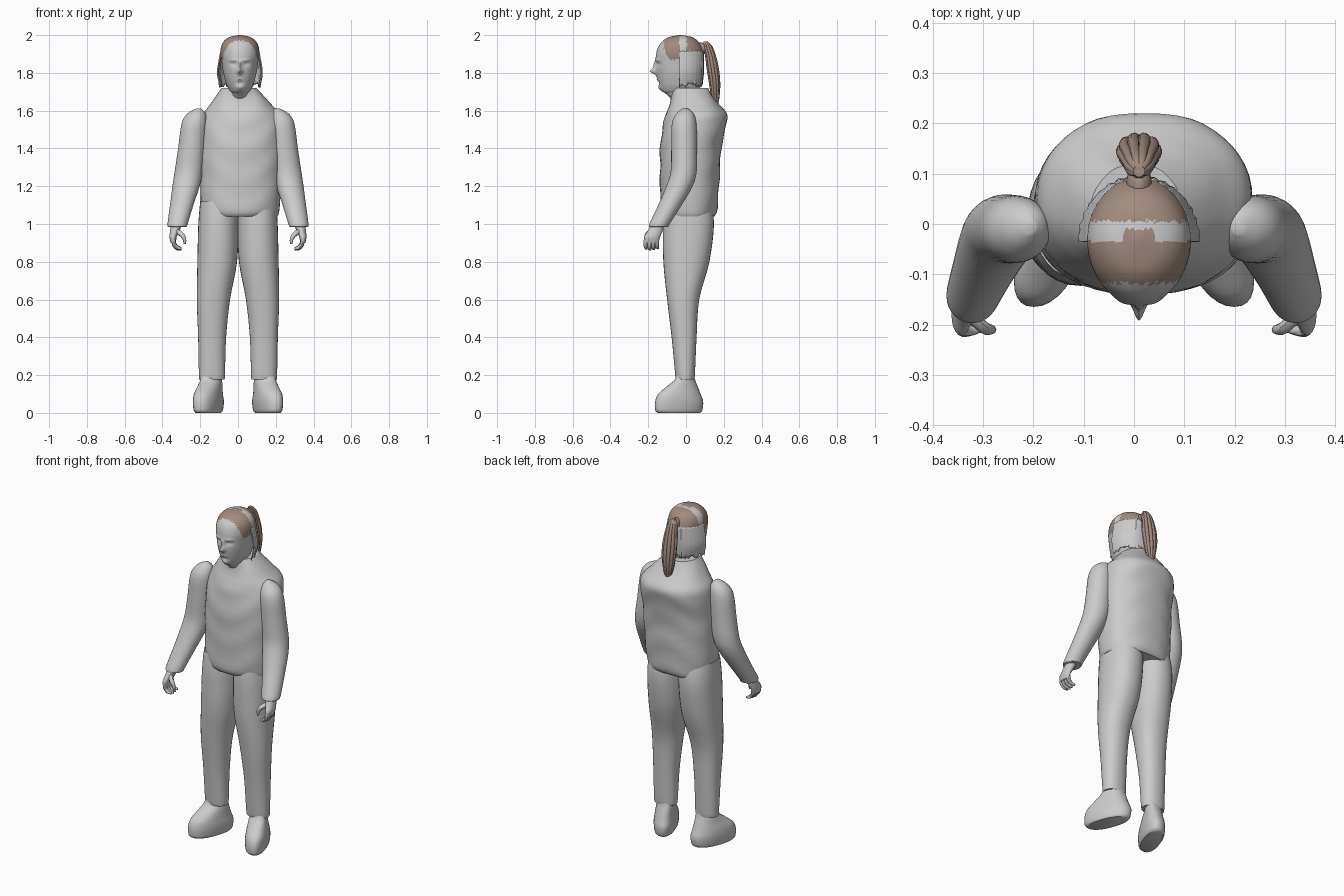
import bpy, bmesh, math, random
from mathutils import Vector

cube = bpy.data.objects.get("Cube")
if cube:
    bpy.data.objects.remove(cube, do_unlink=True)
random.seed(4)


def material(name, rgb):
    m = bpy.data.materials.new(name)
    m.use_nodes = True
    m.diffuse_color = (*rgb, 1)
    m.node_tree.nodes["Principled BSDF"].inputs["Base Color"].default_value = (*rgb, 1)
    return m


GREY = material("plain grey", (.6, .6, .6))
BROWN = material("hair brown", (.36, .26, .21))


def smooth_rings(rings, steps):
    """Catmull-Rom interpolation between the given cross-sections."""
    out = []
    for i in range(len(rings) - 1):
        a, b, c, d = (rings[min(max(i + k, 0), len(rings) - 1)] for k in (-1, 0, 1, 2))
        for s in range(steps):
            t = s / steps
            out.append([q + t / 2 * (r - p + t * (2 * p - 5 * q + 4 * r - u + t * (3 * (q - r) + u - p)))
                        for p, q, r, u in zip(a, b, c, d)])
    return out + [list(rings[-1])]


def finish(name, bm, mats):
    bmesh.ops.recalc_face_normals(bm, faces=bm.faces)
    mesh = bpy.data.meshes.new(name)
    bm.to_mesh(mesh)
    bm.free()
    obj = bpy.data.objects.new(name, mesh)
    bpy.context.collection.objects.link(obj)
    for m in mats:
        mesh.materials.append(m)
    bpy.ops.object.select_all(action="DESELECT")
    obj.select_set(True)
    bpy.context.view_layer.objects.active = obj
    bpy.ops.object.shade_smooth_by_angle(angle=math.radians(45))
    return obj


def loft(name, rings, mats=(GREY,), sides=32, steps=4, power=2, side=1, deform=None, rule=None, cut=None):
    """Skin over level rings of (z, centre x, centre y, radius x, radius y)."""
    bm = bmesh.new()
    loops = []
    for z, cx, cy, rx, ry in smooth_rings(rings, steps):
        loop = []
        for k in range(sides):
            a = math.tau * k / sides
            c, s = math.cos(a), math.sin(a)
            v = Vector((cx + math.copysign(abs(c) ** (2 / power), c) * rx,
                        cy + math.copysign(abs(s) ** (2 / power), s) * ry, z))
            if deform:
                deform(v, a)
            v.x *= side
            loop.append(bm.verts.new(v))
        loops.append(loop)
    for lo, hi in zip(loops, loops[1:]):
        for k in range(sides):
            j = (k + 1) % sides
            bm.faces.new((lo[k], lo[j], hi[j], hi[k]))
    if cut is None:
        bm.faces.new(loops[0])
        bm.faces.new(loops[-1])
    else:
        bmesh.ops.bisect_plane(bm, geom=bm.verts[:] + bm.edges[:] + bm.faces[:],
                               plane_co=(0, cut, 0), plane_no=(0, -1, 0), clear_outer=True)
    if rule:
        for f in bm.faces:
            f.material_index = rule(f.calc_center_median())
    return finish(name, bm, mats)


def tube(name, points, radii, side=1):
    """Rounded tube along a path, for fingers."""
    bm = bmesh.new()
    path = smooth_rings([(*p, r) for p, r in zip(points, radii)], 3)
    loops = []
    for i, (x, y, z, r) in enumerate(path):
        here = Vector((x, y, z))
        along = Vector(path[min(i + 1, len(path) - 1)][:3]) - Vector(path[max(i - 1, 0)][:3])
        u = along.cross(Vector((0, 1, .1))).normalized()
        w = along.cross(u).normalized()
        ring = [here + r * (u * math.cos(math.tau * k / 8) + w * math.sin(math.tau * k / 8)) for k in range(8)]
        loops.append([bm.verts.new((p.x * side, p.y, p.z)) for p in ring])
    for lo, hi in zip(loops, loops[1:]):
        for k in range(8):
            bm.faces.new((lo[k], lo[k - 1], hi[k - 1], hi[k]))
    bm.faces.new(loops[0])
    bm.faces.new(loops[-1])
    finish(name, bm, (GREY,))


# Jacket body, with soft creases
def creases(v, a):
    v.y += .003 * math.sin(v.z * 38 + 2 * math.sin(3 * a))


loft("jacket_body", [
    (1.04, .01, .015, .2, .135), (1.08, .012, .015, .208, .15), (1.25, .015, .02, .215, .158),
    (1.4, .018, .025, .218, .162), (1.52, .02, .045, .215, .168), (1.58, .02, .055, .205, .16),
    (1.63, .015, .045, .165, .135), (1.68, .01, .03, .125, .11), (1.72, .005, .02, .092, .095)],
    sides=48, power=2.3, deform=creases)


def foot_turn(v, a):
    v.x += .33 * v.y + .01
    if v.y < -.05:
        v.x += (v.y + .05) * .1


for side, label in ((1, "left"), (-1, "right")):
    # Sleeve, from shoulder to cuff
    loft(label + "_sleeve", [
        (.985, .32, -.143, .048, .05), (1, .32, -.14, .053, .054), (1.1, .298, -.085, .062, .062),
        (1.2, .275, -.035, .072, .07), (1.28, .26, -.012, .075, .069), (1.4, .245, -.01, .072, .068),
        (1.53, .232, -.01, .067, .065), (1.585, .22, -.005, .048, .045), (1.612, .207, -.005, .012, .015)],
        side=side)
    # Trouser leg
    loft(label + "_trouser_leg", [
        (.18, .138, -.005, .066, .048), (.2, .138, -.005, .069, .052), (.4, .137, -.01, .074, .066),
        (.6, .13, -.015, .088, .085), (.8, .11, .002, .105, .122), (1, .104, .013, .106, .135),
        (1.12, .1, .01, .1, .12)], side=side, power=2.2)
    # Shoe, with toes turned outward
    def shoe(v, a):
        v.x -= .33 * v.y
    loft(label + "_shoe", [
        (0, .145, -.038, .054, .112), (.015, .145, -.038, .062, .125), (.06, .145, -.036, .067, .127),
        (.1, .145, -.035, .064, .112), (.14, .142, -.02, .058, .082), (.18, .14, -.005, .053, .052),
        (.24, .14, -.005, .045, .04)], side=side, power=2.3, deform=shoe)
    # Palm, four curled fingers and thumb
    loft(label + "_palm", [
        (.9, .342, -.182, .014, .036), (.93, .344, -.18, .019, .042), (.96, .336, -.165, .024, .04),
        (1, .325, -.148, .03, .035)], side=side, sides=20)
    for i in range(4):
        y = -.212 + .02 * i
        drop = .004 * abs(i - 1.2)
        tube(f"{label}_finger_{i + 1}",
             [(.343, y, .92), (.338, y - .002, .89 + drop), (.322, y, .87 + drop), (.3, y + .004, .865 + drop)],
             (.011, .011, .01, .006), side)
    tube(label + "_thumb", [(.33, -.175, .965), (.3, -.205, .945), (.284, -.21, .92), (.282, -.21, .895)],
         (.014, .013, .01, .006), side)


# Head with sculpted face
def bump(v, x, z, wx, wz, amount):
    return amount * math.exp(-((abs(v.x - .01) - x) / wx) ** 2 - ((v.z - z) / wz) ** 2)


def face(v, a):
    if math.sin(a) < -.25:
        v.y -= (bump(v, 0, 1.808, .013, .014, .034) + bump(v, 0, 1.84, .009, .022, .014)
                + bump(v, .035, 1.868, .022, .008, .005) + bump(v, 0, 1.778, .022, .005, .007)
                + bump(v, 0, 1.763, .018, .005, .006) + bump(v, 0, 1.722, .02, .012, .008))
        v.y += (bump(v, .034, 1.846, .016, .009, .014) + bump(v, 0, 1.77, .025, .003, .004)
                + bump(v, 0, 1.745, .02, .007, .005))
        v.y -= bump(v, .034, 1.844, .009, .005, .006)


def hair_colour(c):
    wobble = random.uniform(-.004, .004)
    if c.y < -.035:
        return int(c.z > 1.87 + wobble and c.y > -.118 + wobble + max(0, 1.93 - c.z) * .5)
    if c.y < .005 + wobble:
        return int(c.z > 1.99 and abs(c.x - .01) < .03 and c.y < -.01)
    return int(c.z > 1.915 + wobble)


loft("head", [
    (1.64, .01, .01, .06, .065), (1.69, .01, -.02, .05, .088), (1.705, .01, -.03, .056, .1),
    (1.74, .01, -.032, .072, .112), (1.8, .01, -.034, .088, .122), (1.86, .01, -.034, .097, .126),
    (1.9, .01, -.032, .103, .126), (1.94, .01, -.032, .099, .114), (1.97, .01, -.03, .083, .092),
    (1.99, .01, -.03, .054, .06), (2, .01, -.03, .006, .007)],
    (GREY, BROWN), sides=96, steps=7, deform=face, rule=hair_colour)


# Loose hair shell around the back of the head, with a ragged lower edge
def ragged(v, a):
    if v.z < 1.76:
        v.z += random.uniform(-.012, .012)
    v.xy += Vector((math.cos(a), math.sin(a))) * .002 * math.sin(40 * a)


shell = loft("back_hair", [
    (1.735, .01, -.035, .108, .122), (1.8, .01, -.035, .121, .13), (1.86, .01, -.035, .114, .131),
    (1.915, .01, -.035, .103, .128)], sides=72, deform=ragged, cut=-.035)
solid = shell.modifiers.new("thickness", "SOLIDIFY")
solid.thickness = .008


# Ponytail with strand ridges, and its tied root
def strands(v, a):
    v.y += .004 * math.sin(11 * a)
    v.x += .004 * math.cos(11 * a)


loft("ponytail", [
    (1.62, .01, .155, .004, .006), (1.66, .01, .155, .022, .018), (1.74, .01, .152, .038, .027),
    (1.82, .01, .142, .042, .03), (1.89, .01, .13, .034, .026), (1.94, .01, .115, .024, .022),
    (1.965, .01, .105, .008, .008)], (BROWN,), sides=66, deform=strands)
loft("ponytail_root", [
    (1.9, .01, .085, .008, .012), (1.92, .01, .085, .024, .032), (1.945, .01, .08, .022, .032),
    (1.96, .01, .075, .008, .012)], (BROWN,), sides=20)
